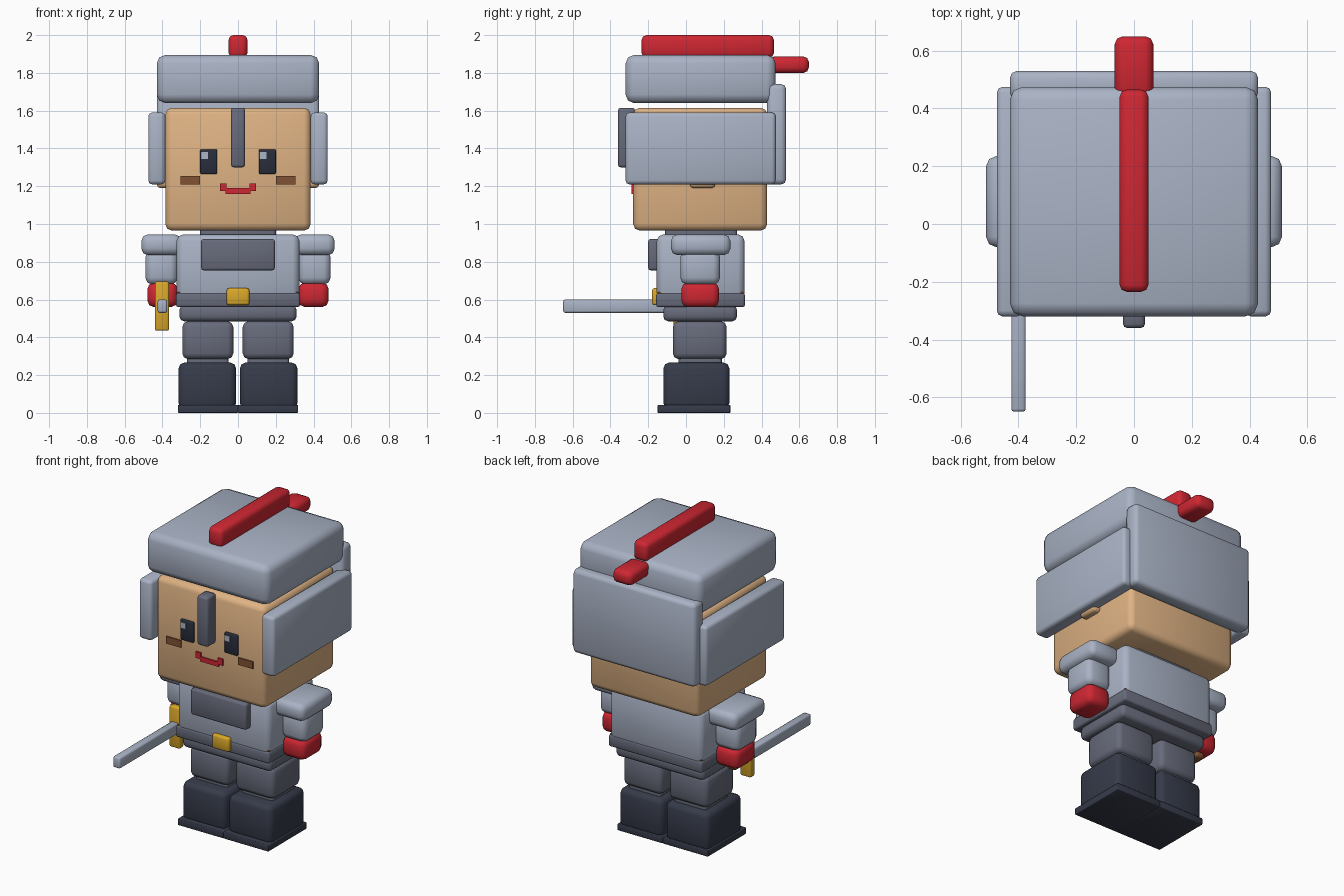
import bpy
import bmesh
import math

default = bpy.data.objects.get("Cube")
if default:
    bpy.data.objects.remove(default, do_unlink=True)


def material(name, r, g, b):
    m = bpy.data.materials.new(name)
    m.use_nodes = True
    m.diffuse_color = (r, g, b, 1)
    bsdf = m.node_tree.nodes["Principled BSDF"]
    bsdf.inputs["Base Color"].default_value = (r, g, b, 1)
    bsdf.inputs["Roughness"].default_value = 0.6
    return m


STEEL = material("light steel", .40, .45, .56)
IRON = material("dark iron", .135, .145, .195)
BOOT = material("boot charcoal", .037, .044, .068)
SKIN = material("skin", .74, .45, .23)
RED = material("red", .62, .02, .032)
GOLD = material("gold", .70, .39, .022)
BROWN = material("brown", .22, .085, .032)
EYE = material("eye black", .022, .027, .045)
GLINT = material("eye glint", .40, .47, .58)


def block(name, mat, x, y, z, bevel=0.03):
    """Rounded box between the given (low, high) ranges."""
    bm = bmesh.new()
    bmesh.ops.create_cube(bm, size=1)
    for v in bm.verts:
        v.co = [sum(r) / 2 + c * (r[1] - r[0]) for c, r in zip(v.co, (x, y, z))]
    if bevel:
        bmesh.ops.bevel(bm, geom=bm.edges[:], offset=bevel, segments=2,
                        profile=0.5, affect='EDGES', clamp_overlap=True)
    mesh = bpy.data.meshes.new(name)
    bm.to_mesh(mesh)
    bm.free()
    mesh.materials.append(mat)
    ob = bpy.data.objects.new(name, mesh)
    bpy.context.collection.objects.link(ob)
    bpy.ops.object.select_all(action='DESELECT')
    ob.select_set(True)
    bpy.context.view_layer.objects.active = ob
    bpy.ops.object.shade_smooth_by_angle(angle=math.radians(60))
    return ob


def centred(name, mat, half, y, z, bevel=0.03):
    return block(name, mat, (-half, half), y, z, bevel)


def pair(name, mat, x, y, z, bevel=0.03):
    block("left_" + name, mat, x, y, z, bevel)
    block("right_" + name, mat, (-x[1], -x[0]), y, z, bevel)


# Head and helmet
centred("head", SKIN, .385, (-.28, .43), (.965, 1.615), .035)
pair("ear", SKIN, (.36, .43), (.02, .155), (1.19, 1.36), .02)
centred("helmet_cap", STEEL, .43, (-.32, .475), (1.64, 1.895), .045)
pair("helmet_cheek_panel", STEEL, (.385, .475), (-.32, .475), (1.21, 1.59), .02)
centred("helmet_back_panel", STEEL, .43, (.43, .53), (1.21, 1.74), .025)
centred("nose_guard", IRON, .038, (-.36, -.27), (1.3, 1.615), .014)
centred("crest", RED, .05, (-.235, .465), (1.88, 2), .025)
centred("crest_tail", RED, .067, (.44, .65), (1.8, 1.887), .028)

# Face
pair("eye", EYE, (.11, .2), (-.295, -.275), (1.265, 1.395), .006)
for side, x in (("left", .115), ("right", -.195)):
    block(side + "_eye_glint", GLINT, (x, x + .035), (-.3, -.293),
          (1.345, 1.38), 0)
pair("cheek_mark", BROWN, (.2, .305), (-.288, -.279), (1.21, 1.255), 0)
centred("mouth", RED, .065, (-.289, -.28), (1.16, 1.19), 0)
pair("mouth_corner", RED, (.06, .095), (-.289, -.28), (1.175, 1.215), 0)

# Body
centred("neck", IRON, .2, (-.11, .27), (.91, .985), .015)
centred("torso", STEEL, .325, (-.155, .31), (.6, .945), .035)
centred("chest_plate", IRON, .195, (-.2, -.14), (.755, .92), .012)
centred("belt_lining", BROWN, .32, (-.148, .303), (.59, .64), 0)
centred("belt", IRON, .328, (-.158, .312), (.56, .635), .012)
centred("belt_buckle", GOLD, .06, (-.18, -.13), (.57, .66), .012)
centred("hips", IRON, .31, (-.12, .27), (.485, .57), .025)

# Arms
pair("shoulder_pad", STEEL, (.3, .512), (-.08, .235), (.835, .945), .035)
pair("arm", STEEL, (.32, .49), (-.03, .18), (.68, .86), .035)
pair("hand", RED, (.32, .48), (-.025, .175), (.56, .69), .035)

# Legs
pair("thigh", IRON, (.025, .295), (-.07, .215), (.285, .485))
pair("shin", IRON, (.05, .27), (-.04, .19), (.22, .32), .015)
pair("boot", BOOT, (.01, .315), (-.12, .23), (.02, .267), .032)
pair("sole", BOOT, (0, .318), (-.15, .235), (0, .042), .004)

# Sword in the right hand
block("sword_blade", STEEL, (-.425, -.375), (-.65, -.03), (.53, .6), .01)
block("sword_guard", GOLD, (-.44, -.365), (-.065, -.02), (.435, .695), .01)
block("sword_grip", BROWN, (-.43, -.37), (-.03, .12), (.53, .6), .012)
